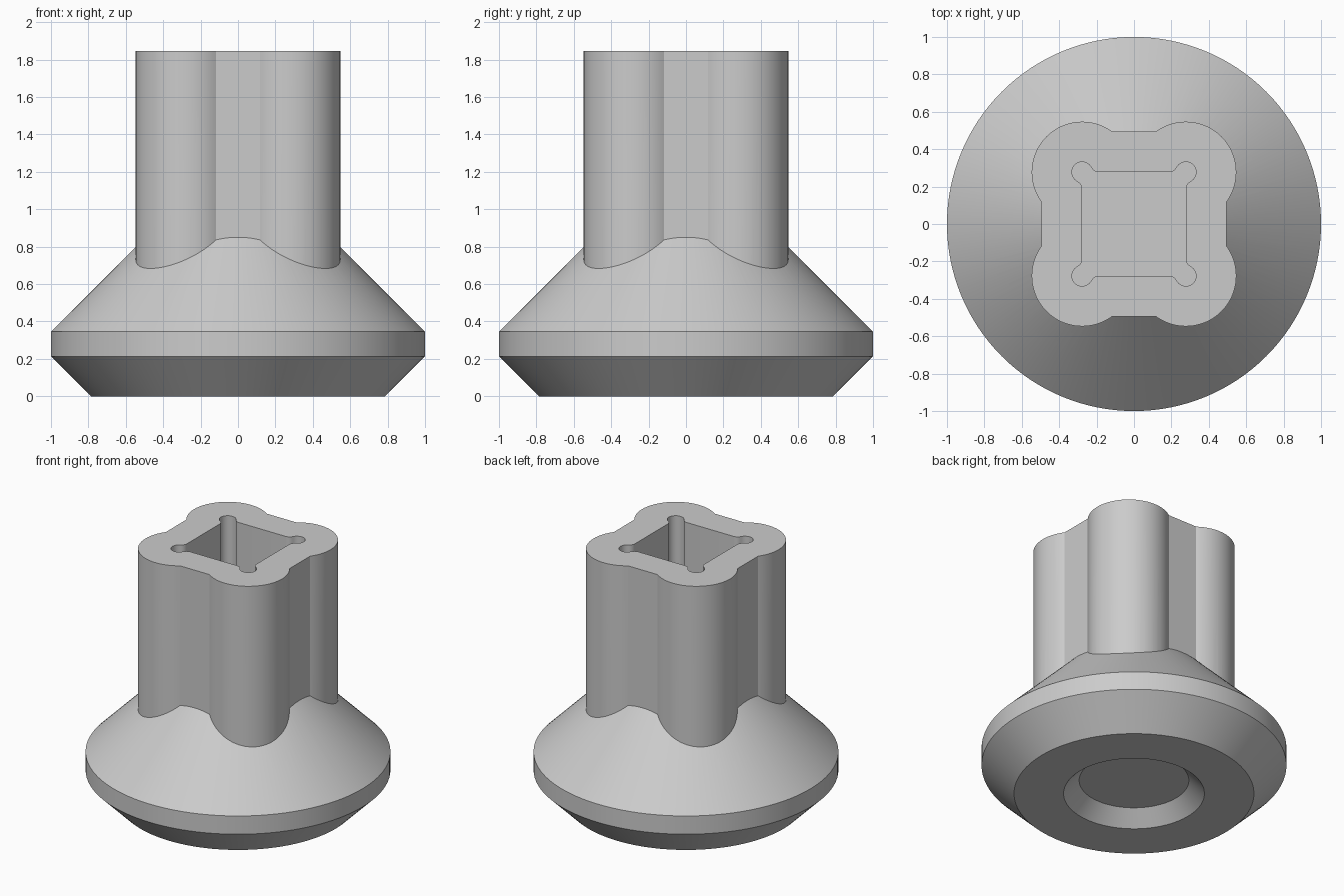
import bpy, bmesh
from math import sin, cos, pi, sqrt, atan2, radians

cube = bpy.data.objects.get("Cube")
if cube:
    bpy.data.objects.remove(cube, do_unlink=True)

grey = bpy.data.materials.new("plain grey")
grey.use_nodes = True
colour = (0.6, 0.6, 0.6, 1)
grey.diffuse_color = colour
grey.node_tree.nodes["Principled BSDF"].inputs["Base Color"].default_value = colour


def make_object(name, bm):
    bmesh.ops.remove_doubles(bm, verts=bm.verts, dist=1e-5)
    bmesh.ops.recalc_face_normals(bm, faces=bm.faces)
    mesh = bpy.data.meshes.new(name)
    bm.to_mesh(mesh)
    bm.free()
    mesh.materials.append(grey)
    obj = bpy.data.objects.new(name, mesh)
    bpy.context.collection.objects.link(obj)
    return obj


def lathe(name, profile, steps=128):
    bm = bmesh.new()
    rings = [[bm.verts.new((r * cos(2 * pi * i / steps), r * sin(2 * pi * i / steps), z))
              for i in range(steps)] for r, z in profile]
    for low, high in zip(rings, rings[1:]):
        for i in range(steps):
            j = (i + 1) % steps
            bm.faces.new((low[i], low[j], high[j], high[i]))
    bm.faces.new(rings[0])
    bm.faces.new(rings[-1])
    return make_object(name, bm)


def prism(name, outline, bottom, top):
    bm = bmesh.new()
    face = bm.faces.new([bm.verts.new((x, y, bottom)) for x, y in outline])
    result = bmesh.ops.extrude_face_region(bm, geom=[face])
    verts = [v for v in result["geom"] if isinstance(v, bmesh.types.BMVert)]
    bmesh.ops.translate(bm, verts=verts, vec=(0, 0, top - bottom))
    return make_object(name, bm)


def arc(cx, cy, r, start, end, steps):
    return [(cx + r * cos(start + (end - start) * i / steps),
             cy + r * sin(start + (end - start) * i / steps)) for i in range(steps + 1)]


def four_corners(corner):
    points = []
    for _ in range(4):
        points += corner
        corner = [(-y, x) for x, y in corner]
    return points


def combine(target, other, operation):
    mod = target.modifiers.new(operation.lower(), "BOOLEAN")
    mod.object, mod.operation, mod.solver = other, operation, "EXACT"
    bpy.context.view_layer.objects.active = target
    bpy.ops.object.modifier_apply(modifier=mod.name)
    bpy.data.objects.remove(other, do_unlink=True)


# Round foot with a dished underside
foot = lathe("foot_with_socket_column",
             [(0.36, 0.1), (0.462, 0), (0.787, 0), (1, 0.213), (1, 0.345), (0.45, 0.895)])

# Column with four round lobes joined by narrow flats
centre, lobe, flat = 0.277, 0.27, 0.495
rise = flat - centre
spread = atan2(sqrt(lobe ** 2 - rise ** 2), rise)
column = prism("column", four_corners(
    arc(centre, centre, lobe, -spread, pi / 2 + spread, 40)), 0.5, 1.847)
combine(foot, column, "UNION")

# Square socket with relieved, filleted corners
relief, fillet = 0.055, 0.046
reach = sqrt((relief + fillet) ** 2 - fillet ** 2)
turn = atan2(reach, fillet)
corner = arc(centre + fillet, centre - reach, fillet, pi, pi - turn, 6)
corner += arc(centre, centre, relief, -turn, pi / 2 + turn, 20)[1:]
corner += arc(centre - reach, centre + fillet, fillet, turn - pi / 2, -pi / 2, 6)[1:]
socket = prism("socket_cutter", four_corners(corner), 0.85, 2)
combine(foot, socket, "DIFFERENCE")

# Smooth curves with crisp edges
bpy.ops.object.select_all(action="DESELECT")
foot.select_set(True)
bpy.context.view_layer.objects.active = foot
bpy.ops.object.shade_smooth_by_angle(angle=radians(30))
